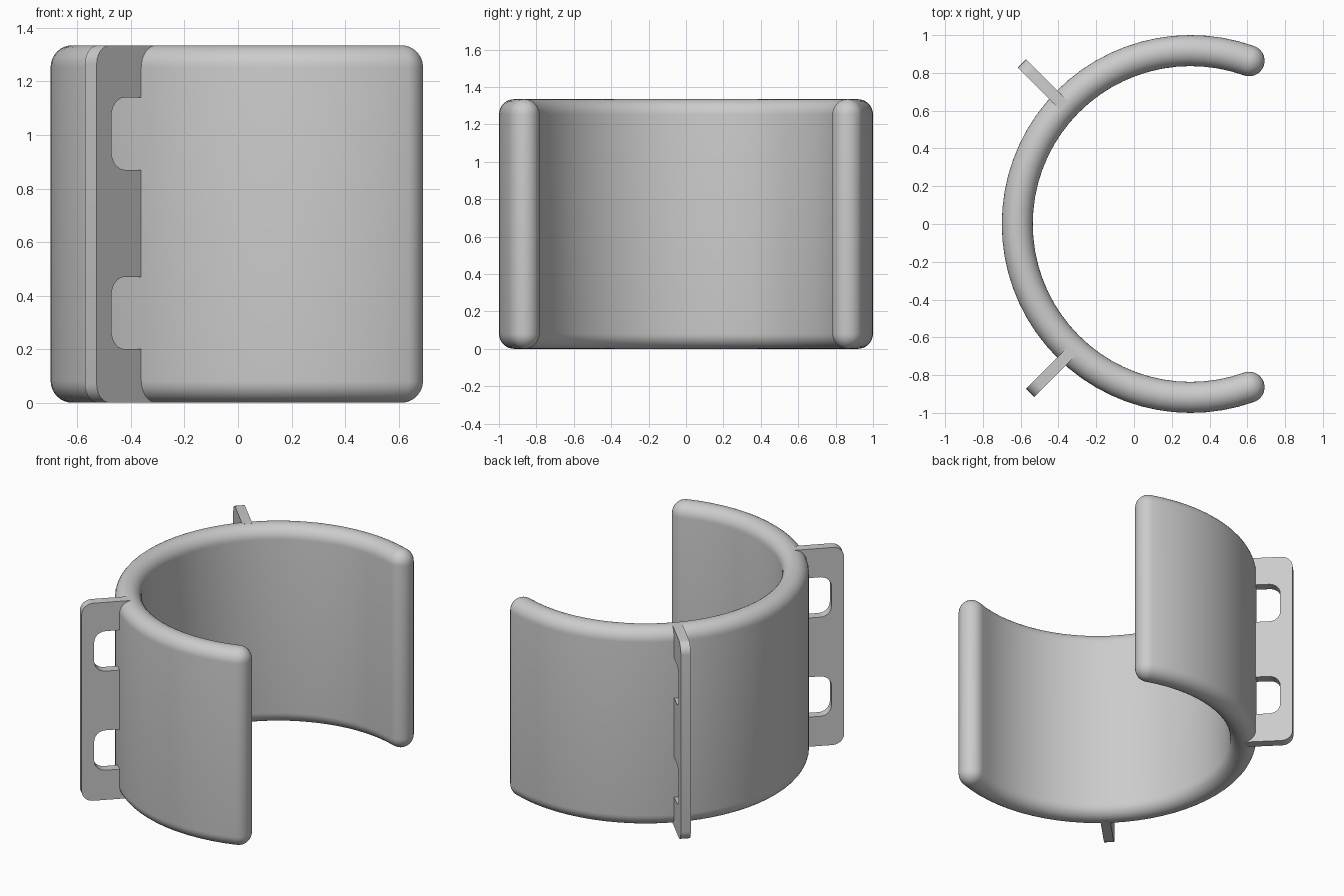
import bpy, bmesh
from math import sin, cos, pi, radians
from mathutils import Vector

if "Cube" in bpy.data.objects:
    bpy.data.objects.remove(bpy.data.objects["Cube"])

CX = 0.30            # ring axis
MID, R = 0.918, 0.082  # ring centreline radius, half wall thickness
H = 1.335
A0, A1 = radians(70.3), radians(289.7)

grey = bpy.data.materials.new("plain grey")
grey.diffuse_color = (0.6, 0.6, 0.6, 1)
grey.use_nodes = True
grey.node_tree.nodes["Principled BSDF"].inputs["Base Color"].default_value = grey.diffuse_color


def finish(bm, name):
    bmesh.ops.remove_doubles(bm, verts=bm.verts, dist=1e-5)
    bmesh.ops.recalc_face_normals(bm, faces=bm.faces)
    mesh = bpy.data.meshes.new(name)
    bm.to_mesh(mesh)
    bm.free()
    mesh.materials.append(grey)
    ob = bpy.data.objects.new(name, mesh)
    bpy.context.collection.objects.link(ob)
    bpy.ops.object.select_all(action='DESELECT')
    ob.select_set(True)
    bpy.context.view_layer.objects.active = ob
    bpy.ops.object.shade_smooth_by_angle(angle=radians(30))
    return ob


def span(a, b, n):
    return [a + (b - a) * i / n for i in range(n)]


# Open ring: half a capsule section carried round the outside, end, inside, end
def open_ring():
    quarter = [i * pi / 16 for i in range(9)]
    half = [(R * sin(t), H - R + R * cos(t)) for t in quarter]
    half += [(R * cos(t), R - R * sin(t)) for t in quarter]
    frames = [(t, t) for t in span(A0, A1, 44)]
    frames += [(A1, A1 + t) for t in span(0, pi, 14)]
    frames += [(t, t + pi) for t in span(A1, A0, 44)]
    frames += [(A0, A0 + pi + t) for t in span(0, pi, 14)]
    bm = bmesh.new()
    cols = []
    for t, d in frames:
        x, y = CX + MID * cos(t), MID * sin(t)
        cols.append([bm.verts.new((x + s * cos(d), y + s * sin(d), z)) for s, z in half])
    for a, b in zip(cols, cols[1:] + cols[:1]):
        for i in range(len(half) - 1):
            bm.faces.new((a[i], b[i], b[i + 1], a[i + 1]))
    bmesh.ops.dissolve_degenerate(bm, dist=1e-6, edges=bm.edges)
    return finish(bm, "open_ring")


# Outline with rounded right-angled corners, given as (u, z, radius)
def rounded(corners, n=6):
    pts = []
    for i, (u, z, r) in enumerate(corners):
        p = Vector((u, z))
        if r == 0:
            pts.append(p)
            continue
        a = (Vector(corners[i - 1][:2]) - p).normalized() * r
        b = (Vector(corners[(i + 1) % len(corners)][:2]) - p).normalized() * r
        for k in range(n + 1):
            t = k / n * pi / 2
            pts.append(p + a * (1 - sin(t)) + b * (1 - cos(t)))
    return pts


# Strap lug: upright plate with two slots running into the ring wall
def strap_lug(name, angle):
    inner, outer, slot, rad = 0.912, 1.233, 1.155, 0.07
    corners = [(inner, 0, 0), (outer, 0, rad), (outer, H, rad), (inner, H, 0)]
    for lo, hi in ((0.87, 1.14), (0.20, 0.47)):
        corners += [(inner, hi, 0), (slot, hi, rad), (slot, lo, rad), (inner, lo, 0)]
    rad_dir = Vector((cos(angle), sin(angle), 0))
    tangent = Vector((-sin(angle), cos(angle), 0))
    bm = bmesh.new()
    verts = [bm.verts.new(Vector((CX, 0, z)) + rad_dir * u) for u, z in rounded(corners)]
    face = bm.faces.new(verts)
    new = bmesh.ops.extrude_face_region(bm, geom=[face])["geom"]
    moved = [g for g in new if isinstance(g, bmesh.types.BMVert)]
    bmesh.ops.translate(bm, verts=moved, vec=tangent * 0.062)
    return finish(bm, name)


open_ring()
strap_lug("back_strap_lug", radians(135))
strap_lug("front_strap_lug", radians(225))
